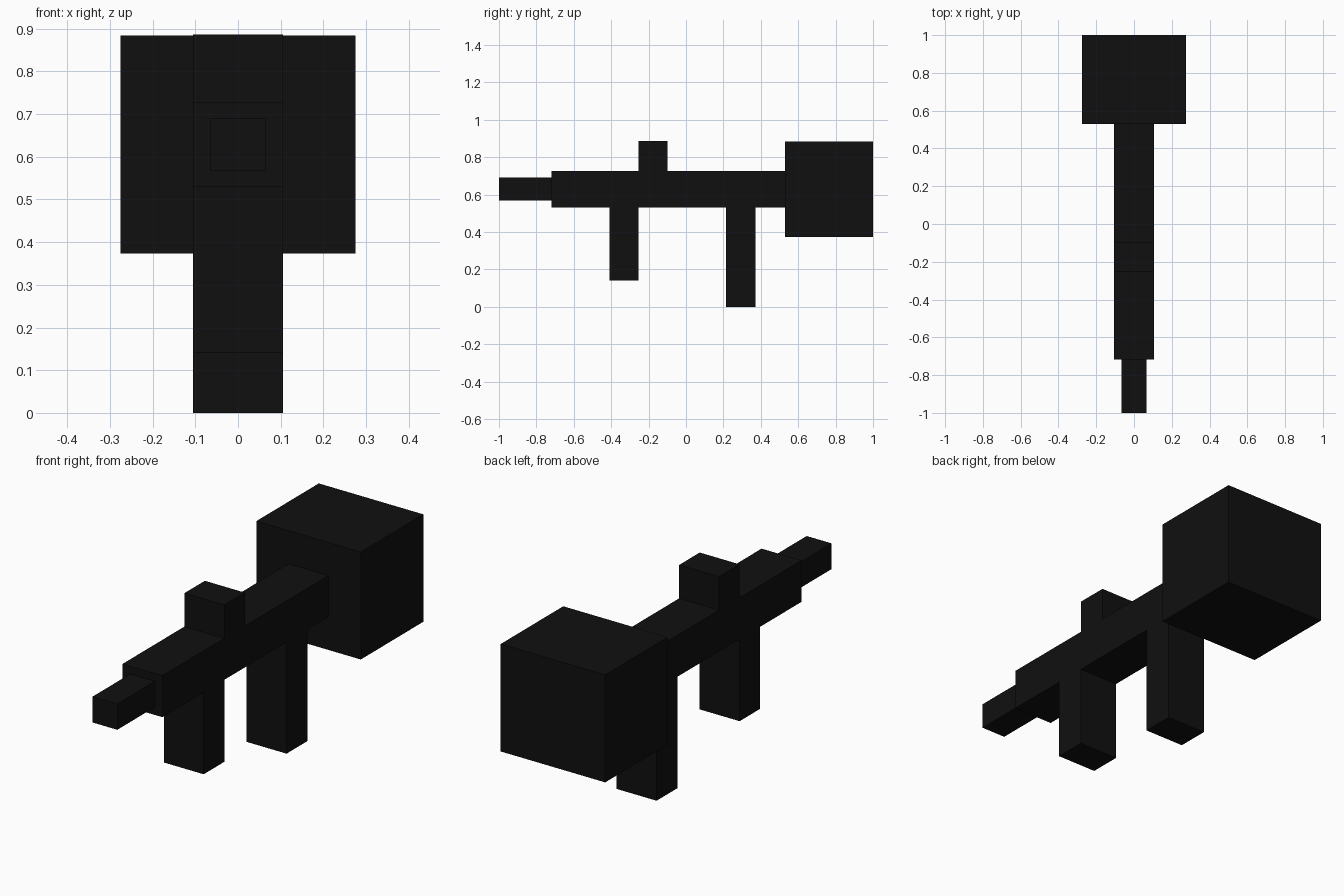
import bpy
import bmesh
from mathutils import Vector

cube = bpy.data.objects.get("Cube")
if cube:
    bpy.data.objects.remove(cube, do_unlink=True)

# One near-black colour for every part
BLACK = (0.005, 0.005, 0.005, 1)
black = bpy.data.materials.new("matte_black")
black.use_nodes = True
black.diffuse_color = BLACK
shader = next(n for n in black.node_tree.nodes if n.type == "BSDF_PRINCIPLED")
shader.inputs["Base Color"].default_value = BLACK


def block(name, half_width, y_range, z_range):
    """Box centred on x = 0, spanning the given y and z ranges."""
    (y0, y1), (z0, z1) = y_range, z_range
    size = Vector((2 * half_width, y1 - y0, z1 - z0))
    bm = bmesh.new()
    bmesh.ops.create_cube(bm, size=1)
    bmesh.ops.scale(bm, vec=size, verts=bm.verts)
    mesh = bpy.data.meshes.new(name)
    bm.to_mesh(mesh)
    bm.free()
    mesh.materials.append(black)
    obj = bpy.data.objects.new(name, mesh)
    obj.location = (0, (y0 + y1) / 2, (z0 + z1) / 2)
    bpy.context.collection.objects.link(obj)
    return obj


BODY_HALF = 0.105
BODY_BOTTOM, BODY_TOP = 0.53, 0.727

# Long body with the narrow barrel in front and the large block behind
block("body", BODY_HALF, (-0.718, 0.53), (BODY_BOTTOM, BODY_TOP))
block("barrel", 0.065, (-1, -0.718), (0.567, 0.69))
block("rear_block", 0.275, (0.53, 1), (0.373, 0.884))

# Raised sight on top, two grips below
block("top_sight", BODY_HALF, (-0.253, -0.099), (BODY_TOP, 0.886))
block("front_grip", BODY_HALF, (-0.408, -0.253), (0.14, BODY_BOTTOM))
block("rear_grip", BODY_HALF, (0.215, 0.371), (0, BODY_BOTTOM))
